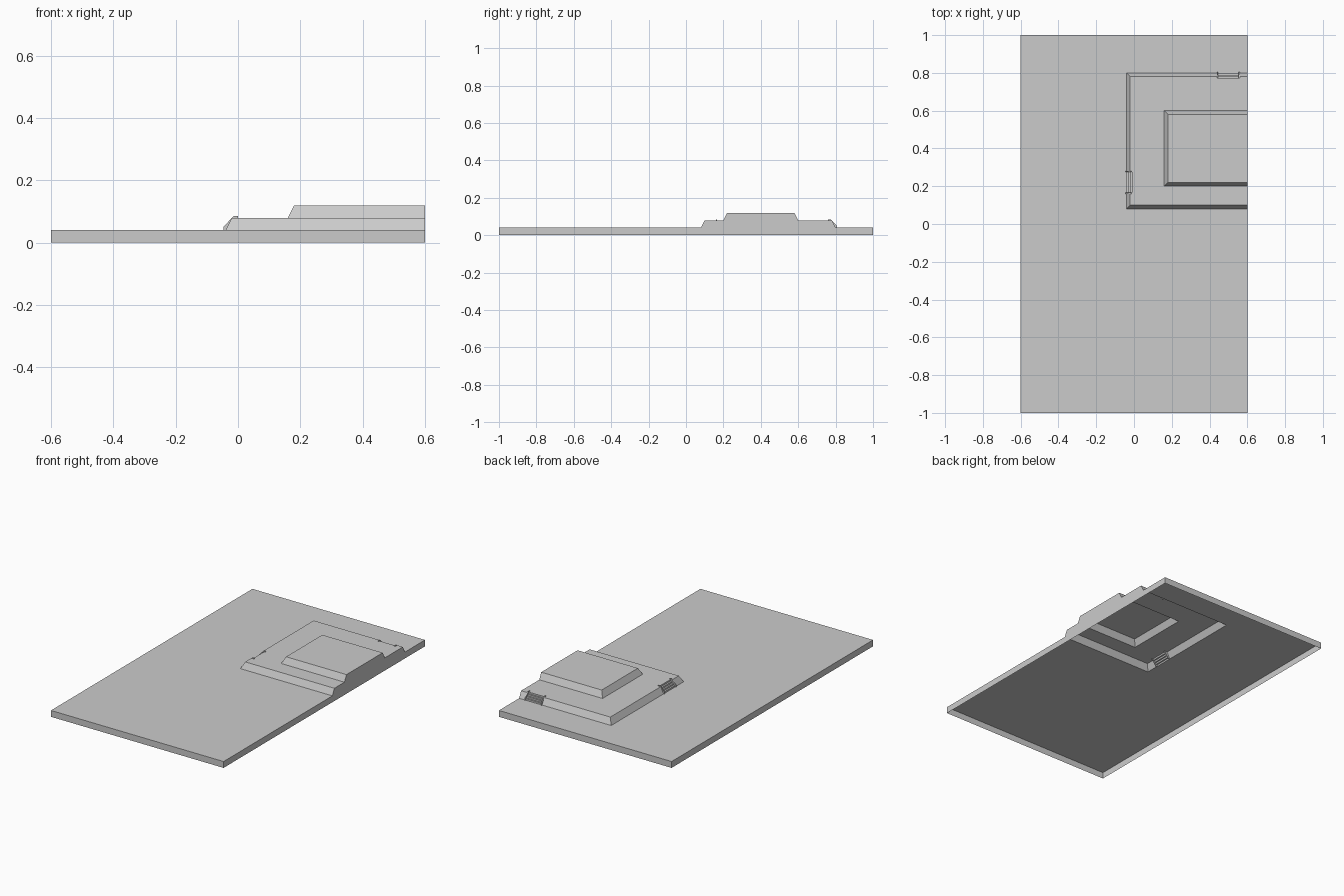
import bpy, bmesh
from mathutils import Matrix, Vector

if "Cube" in bpy.data.objects:
    bpy.data.objects.remove(bpy.data.objects["Cube"])


def finish(name, bm):
    mesh = bpy.data.meshes.new(name)
    bm.to_mesh(mesh)
    bm.free()
    ob = bpy.data.objects.new(name, mesh)
    bpy.context.collection.objects.link(ob)
    return ob


# Terraced ground: hollow shell, every outline ends on the right edge
RIGHT = 0.6
levels = [(-0.6, -1.0, 1.0, 0.0), (-0.6, -1.0, 1.0, 0.04),
          (-0.04, 0.08, 0.80, 0.04), (-0.02, 0.10, 0.78, 0.08),
          (0.16, 0.20, 0.60, 0.08), (0.18, 0.22, 0.58, 0.12)]
bm = bmesh.new()
rings = [[bm.verts.new(p) for p in ((RIGHT, y0, z), (x0, y0, z), (x0, y1, z), (RIGHT, y1, z))]
         for x0, y0, y1, z in levels]
for a, b in zip(rings, rings[1:]):
    for i in range(3):
        bm.faces.new((a[i + 1], a[i], b[i], b[i + 1]))
bm.faces.new(rings[-1][::-1])
bm.faces.new([r[3] for r in rings] + [r[0] for r in reversed(rings)])

# Openings for the two stairways: (x min, x max, y min, y max)
openings = [(-0.04, -0.01, 0.16, 0.28), (0.44, 0.56, 0.77, 0.80)]
for xa, xb, ya, yb in openings:
    for co, no in (((xa, 0, 0), (1, 0, 0)), ((xb, 0, 0), (1, 0, 0)),
                   ((0, ya, 0), (0, 1, 0)), ((0, yb, 0), (0, 1, 0))):
        bmesh.ops.bisect_plane(bm, geom=bm.verts[:] + bm.edges[:] + bm.faces[:],
                               dist=1e-5, plane_co=co, plane_no=no)
    cut = []
    for f in bm.faces:
        c = f.calc_center_median()
        if xa < c.x < xb and ya < c.y < yb and f.normal.z > 0.1:
            cut.append(f)
    bmesh.ops.delete(bm, geom=cut, context='FACES')
bmesh.ops.dissolve_limit(bm, angle_limit=0.01, verts=bm.verts[:], edges=bm.edges[:])
finish("terraced_ground", bm)


# Stairways: local x runs into the terrace, local y across, z up
def stairway(name, matrix):
    bm = bmesh.new()
    half, side = 0.06, 0.006
    # Steps
    profile = [(0, 0.04)]
    for i in range(4):
        profile.append((i * 0.01, 0.05 + i * 0.01))
        if i < 3:
            profile.append(((i + 1) * 0.01, 0.05 + i * 0.01))
    rows = [[bm.verts.new((u, s * half, z)) for u, z in profile] for s in (-1, 1)]
    for i in range(len(profile) - 1):
        bm.faces.new((rows[0][i], rows[0][i + 1], rows[1][i + 1], rows[1][i]))
    # Sloping side rails
    rail = [(-0.006, 0.04), (-0.006, 0.052), (0.026, 0.085),
            (0.04, 0.085), (0.04, 0.08), (0.03, 0.07), (0.01, 0.04)]
    for y in (-half, half - side):
        face = bm.faces.new([bm.verts.new((u, y, z)) for u, z in rail])
        out = bmesh.ops.extrude_face_region(bm, geom=[face], use_keep_orig=True)
        moved = [v for v in out["geom"] if isinstance(v, bmesh.types.BMVert)]
        bmesh.ops.translate(bm, verts=moved, vec=(0, side, 0))
    bmesh.ops.recalc_face_normals(bm, faces=bm.faces[:])
    # Treads must face up
    steps = set(rows[0] + rows[1])
    for f in bm.faces:
        if all(v in steps for v in f.verts):
            f.normal_update()
            if f.normal.z - f.normal.x < 0:
                f.normal_flip()
    ob = finish(name, bm)
    ob.matrix_world = matrix


stairway("left_stairs", Matrix.Translation((-0.04, 0.22, 0)))
stairway("back_stairs", Matrix.Translation((0.5, 0.80, 0)) @ Matrix.Rotation(-1.5707963, 4, 'Z'))
